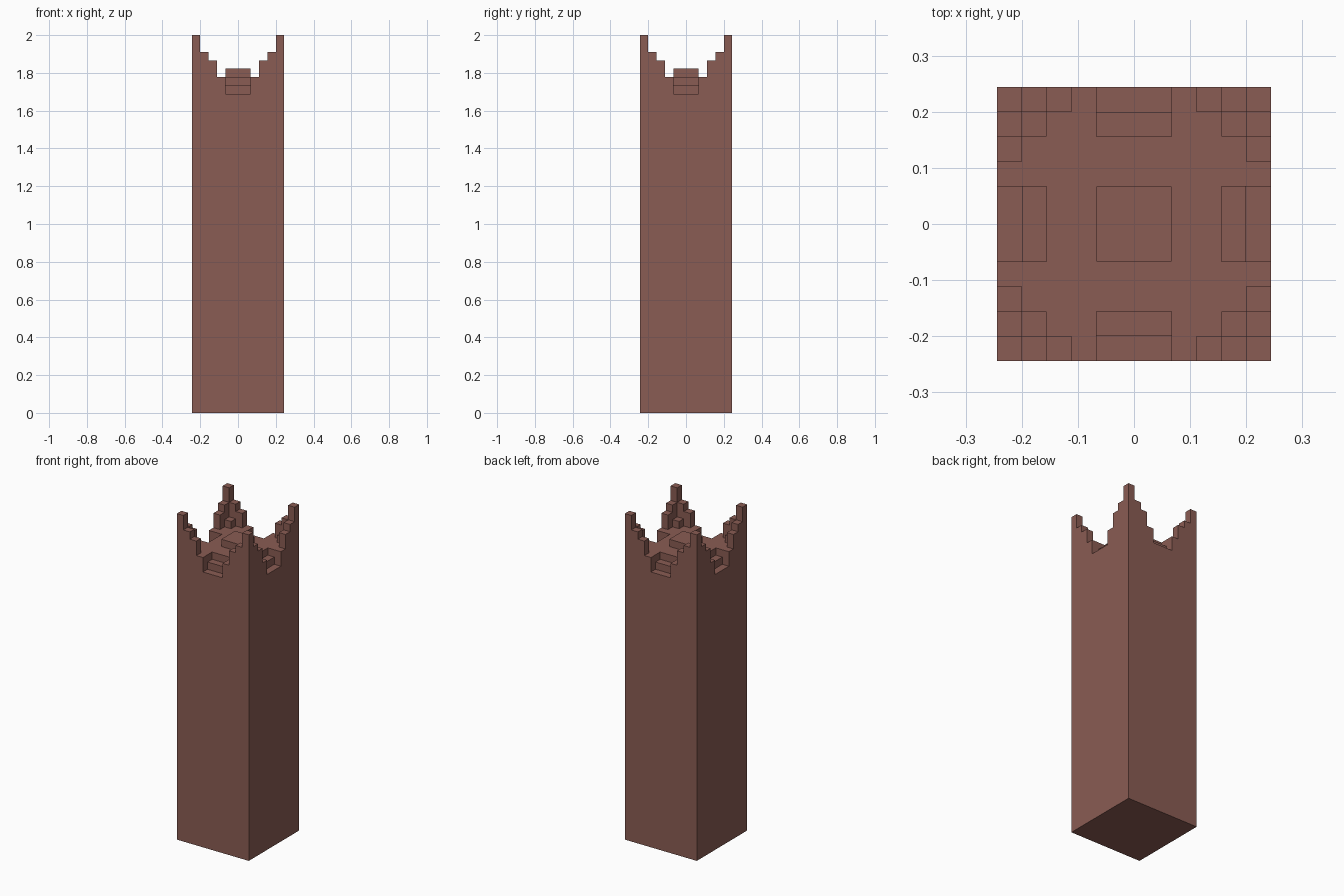
import bpy, bmesh
from mathutils import Matrix
from math import pi

if "Cube" in bpy.data.objects:
    bpy.data.objects.remove(bpy.data.objects["Cube"])

U = 2 / 45          # one block
HALF = 5.5          # half the tower width in blocks
DECK = 40           # height of the roof deck in blocks

brick = bpy.data.materials.new("brick_brown")
brick.use_nodes = True
colour = (0.254, 0.107, 0.087, 1)
brick.diffuse_color = colour
brick.node_tree.nodes["Principled BSDF"].inputs["Base Color"].default_value = colour


def make_object(name, bm):
    bmesh.ops.recalc_face_normals(bm, faces=bm.faces)
    bmesh.ops.scale(bm, vec=(U, U, U), verts=bm.verts)
    mesh = bpy.data.meshes.new(name)
    bm.to_mesh(mesh)
    bm.free()
    mesh.materials.append(brick)
    ob = bpy.data.objects.new(name, mesh)
    bpy.context.collection.objects.link(ob)
    return ob


def add_box(bm, x0, x1, y0, y1, z0, z1):
    verts = bmesh.ops.create_cube(bm, size=1)["verts"]
    bmesh.ops.scale(bm, vec=(x1 - x0, y1 - y0, z1 - z0), verts=verts)
    bmesh.ops.translate(bm, vec=((x0 + x1) / 2, (y0 + y1) / 2, (z0 + z1) / 2), verts=verts)


def add_prism(bm, profile, y0, y1):
    """Extrude an (x, z) profile along y and return its vertices."""
    face = bm.faces.new([bm.verts.new((x, y0, z)) for x, z in profile])
    base = list(face.verts)
    out = bmesh.ops.extrude_face_region(bm, geom=[face])["geom"]
    top = [v for v in out if isinstance(v, bmesh.types.BMVert)]
    bmesh.ops.translate(bm, vec=(0, y1 - y0, 0), verts=top)
    return base + top


# Square tower body
bm = bmesh.new()
add_box(bm, -HALF, HALF, -HALF, HALF, 0, DECK)
body = make_object("tower_body", bm)

# Stepped notch cut into the middle of each side
notch = [(HALF + 1, DECK - 2), (HALF - 1, DECK - 2), (HALF - 1, DECK - 1),
         (HALF - 2, DECK - 1), (HALF - 2, DECK + 1), (HALF + 1, DECK + 1)]
bm = bmesh.new()
for side in range(4):
    verts = add_prism(bm, notch, -1.5, 1.5)
    bmesh.ops.rotate(bm, verts=verts, cent=(0, 0, 0), matrix=Matrix.Rotation(side * pi / 2, 3, 'Z'))
cutter = make_object("notch_cutter", bm)
cutter.hide_render = True
mod = body.modifiers.new("notches", 'BOOLEAN')
mod.operation = 'DIFFERENCE'
mod.solver = 'EXACT'
mod.object = cutter
bpy.context.view_layer.objects.active = body
bpy.ops.object.modifier_apply(modifier=mod.name)
bpy.data.objects.remove(cutter)

# Corner battlements: a post, two stepped arms and a low inner block
arm = [(HALF - 1, DECK), (HALF - 1, DECK + 3), (HALF - 2, DECK + 3),
       (HALF - 2, DECK + 2), (HALF - 3, DECK + 2), (HALF - 3, DECK)]
bm = bmesh.new()
add_box(bm, HALF - 1, HALF, HALF - 1, HALF, DECK, DECK + 5)
add_box(bm, HALF - 2, HALF - 1, HALF - 2, HALF - 1, DECK, DECK + 1)
add_prism(bm, arm, HALF - 1, HALF)
for v in add_prism(bm, arm, HALF - 1, HALF):
    v.co.x, v.co.y = v.co.y, v.co.x
corners = make_object("corner_battlements", bm)
mirror = corners.modifiers.new("four_corners", 'MIRROR')
mirror.use_axis = (True, True, False)
mirror.use_mirror_merge = False

# Raised slab in the middle of the roof
bm = bmesh.new()
add_box(bm, -1.5, 1.5, -1.5, 1.5, DECK, DECK + 1)
make_object("roof_slab", bm)
